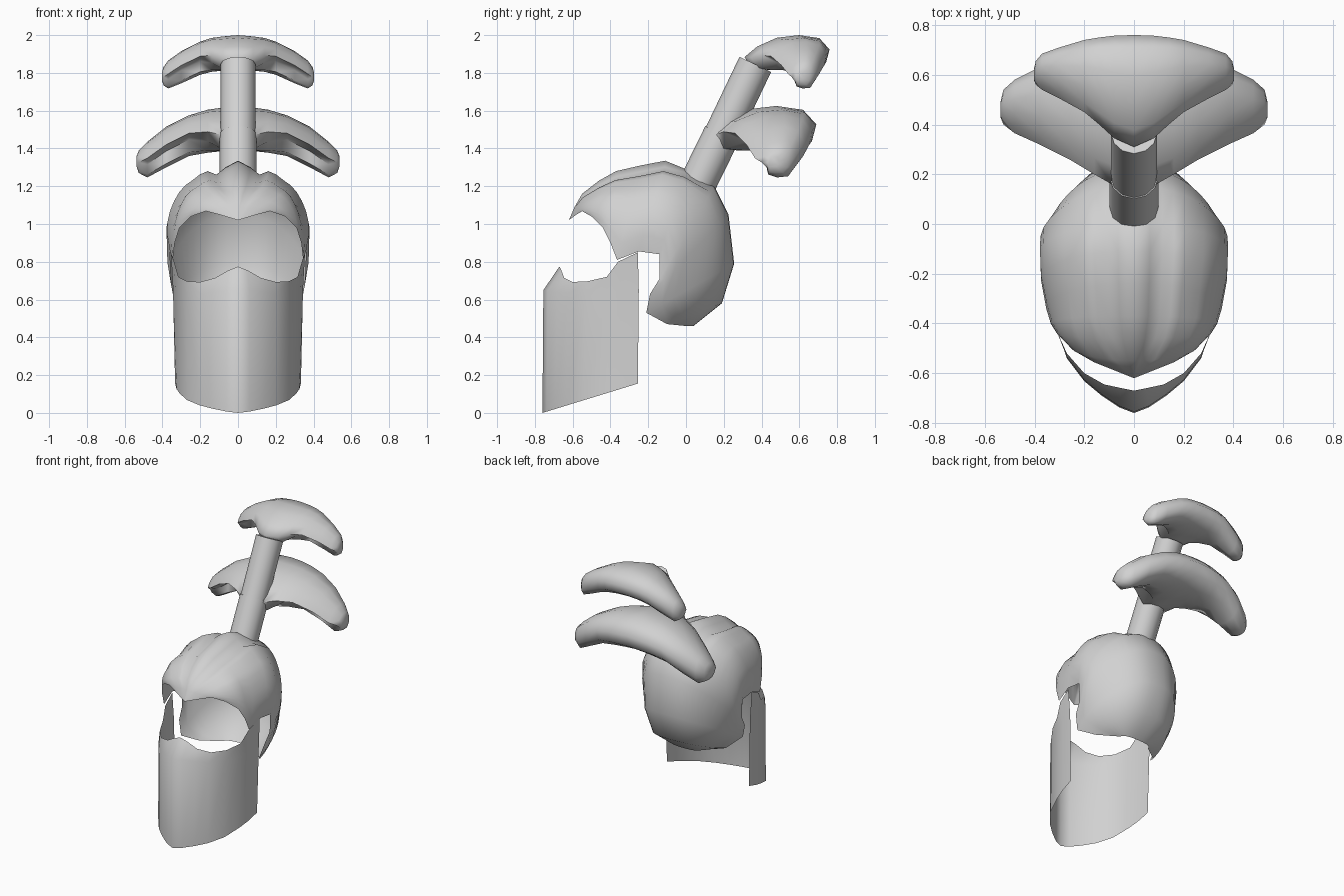
import bpy, bmesh, math
from mathutils import Vector

if "Cube" in bpy.data.objects:
    bpy.data.objects.remove(bpy.data.objects["Cube"])

grey = bpy.data.materials.new("light_grey")
grey.diffuse_color = (0.64, 0.64, 0.64, 1)
grey.use_nodes = True
grey.node_tree.nodes["Principled BSDF"].inputs["Base Color"].default_value = grey.diffuse_color


def make(name, rows, closed=False, cap=False, mirror=True, angle=50):
    """Skin rows of points into a surface, mirrored across x."""
    bm = bmesh.new()
    grid = [[bm.verts.new(p) for p in r] for r in rows]
    n = len(rows[0])
    for a, b in zip(grid, grid[1:]):
        for i in range(n if closed else n - 1):
            j = (i + 1) % n
            bm.faces.new((a[i], a[j], b[j], b[i]))
    if cap:
        bm.faces.new(grid[-1])
        if not mirror:
            bm.faces.new(grid[0][::-1])
    if mirror:
        geom = bmesh.ops.duplicate(bm, geom=bm.verts[:] + bm.edges[:] + bm.faces[:])["geom"]
        for v in geom:
            if isinstance(v, bmesh.types.BMVert):
                v.co.x *= -1
    bmesh.ops.remove_doubles(bm, verts=bm.verts[:], dist=0.0005)
    bmesh.ops.recalc_face_normals(bm, faces=bm.faces[:])
    me = bpy.data.meshes.new(name)
    bm.to_mesh(me)
    bm.free()
    me.materials.append(grey)
    ob = bpy.data.objects.new(name, me)
    bpy.context.collection.objects.link(ob)
    bpy.ops.object.select_all(action='DESELECT')
    ob.select_set(True)
    bpy.context.view_layer.objects.active = ob
    bpy.ops.object.shade_smooth_by_angle(angle=math.radians(angle))
    return ob


# Helmet dome: ribs run from the centre line (y, z) to the opening edge (x, y, z);
# then groove depth beside the crown ridge, roundness exponent, side bulge
ribs = [
    (-.62, 1.02, .10, -.58, 1.05, 0, 2, 0),
    (-.59, 1.09, .17, -.55, 1.068, 0, 1.5, 0),
    (-.55, 1.16, .25, -.50, 1.04, .02, 1.15, 0),
    (-.46, 1.23, .31, -.44, .98, .045, .95, 0),
    (-.37, 1.28, .335, -.40, .90, .055, .87, .005),
    (-.24, 1.31, .345, -.365, .81, .06, .85, .015),
    (-.11, 1.335, .36, -.25, .855, .06, .85, .025),
    (.0, 1.29, .36, -.14, .84, .03, .85, .03),
    (.15, 1.2, .355, -.14, .71, 0, .85, .032),
    (.225, 1.05, .345, -.19, .63, 0, .85, .025),
    (.255, .79, .315, -.21, .53, 0, .85, .015),
    (.19, .58, .25, -.10, .47, 0, .85, 0),
    (.04, .46, .12, .0, .46, 0, .85, 0),
]
# groove strength against the step along each rib
groove = {1: .5, 2: 1, 3: .4, 4: .3, 5: .3, 6: .1}
rows = []
STEPS = 12
for my, mz, ex, ey, ez, g, p, bulge in ribs:
    row = []
    for i in range(STEPS + 1):
        f = i / STEPS
        s = math.sin(f * math.pi / 2) ** p
        c = max(math.cos(f * math.pi / 2), 0) ** p
        row.append((ex * s + bulge * math.sin(math.pi * f ** 3),
                    ey + (my - ey) * c,
                    ez + (mz - ez) * c - g * groove.get(i, 0)))
    rows.append(row)
make("helmet_dome", rows, angle=70)

# Face guard: bottom (x, y), shoulder height, top edge (x, y, z)
guard = [
    (0, -.76, .65, 0, -.67, .775),
    (.06, -.737, .65, .05, -.66, .755),
    (.13, -.69, .64, .12, -.645, .715),
    (.2, -.632, .63, .2, -.60, .693),
    (.27, -.54, .62, .27, -.52, .697),
    (.31, -.42, .62, .315, -.42, .72),
    (.325, -.35, .65, .338, -.36, .80),
    (.333, -.255, .65, .355, -.255, .85),
]
rows = []
for x, y, zs, tx, ty, tz in guard:
    zb = (y + .76) * .307
    k = .5 * (x + tx) if x > .3 else x
    rows.append([(x, y, zb), (k, y + .005, zs), (tx, ty, tz)])
make("face_guard", rows, angle=60)


# Crest stem: two tubes along one slanted axis
def tube(name, a, b, r, sides=12):
    a, b = Vector(a), Vector(b)
    d = (b - a).normalized()
    u = Vector((1, 0, 0))
    w = d.cross(u)
    ring = [(u * math.cos(k) + w * math.sin(k)) * r
            for k in (i * math.tau / sides for i in range(sides))]
    make(name, [[p + q for q in ring] for p in (a, b)], closed=True, cap=True, mirror=False)


tube("stem_lower", (0, .055, 1.20), (0, .19, 1.475), .098)
tube("stem_upper", (0, .185, 1.465), (0, .367, 1.845), .093)

# Crest plumes: a cross-section (depth, height) that blends from a solid neck
# at the stem to a hollow front on the wings
neck = [(0, .42), (.15, .7), (.38, .93), (.64, 1), (.88, .92), (1, .62),
        (.96, .28), (.8, .06), (.5, .08), (.28, .08), (.08, .12)]
wing = [(0, .56), (.13, .78), (.38, .96), (.64, 1), (.88, .9), (1, .6),
        (.97, .28), (.82, .04), (.55, 0), (.33, .09), (.36, .4)]


def plume(name, stations):
    """Stations are (x, front, back, bottom, top, hollow amount)."""
    rows = []
    for x, f, b, lo, hi, h in stations:
        row = []
        for (u0, v0), (u1, v1) in zip(neck, wing):
            u, v = u0 + (u1 - u0) * h, v0 + (v1 - v0) * h
            row.append((x, f + (b - f) * u, lo + (hi - lo) * v))
        rows.append(row)
    make(name, rows, closed=True, cap=True, angle=80)


plume("plume_upper", [(0, .31, .76, 1.80, 2.0, 0), (.08, .345, .757, 1.80, 1.993, 0),
                      (.14, .40, .75, 1.80, 1.985, .6), (.2, .45, .74, 1.79, 1.965, 1),
                      (.3, .505, .71, 1.745, 1.915, 1), (.37, .54, .685, 1.715, 1.865, .8),
                      (.395, .56, .655, 1.73, 1.83, .4), (.403, .58, .62, 1.76, 1.80, 0)])
plume("plume_lower", [(0, .10, .69, 1.37, 1.625, 0), (.09, .16, .688, 1.37, 1.615, 0),
                      (.16, .20, .68, 1.37, 1.605, .6), (.26, .26, .665, 1.36, 1.575, 1),
                      (.38, .32, .63, 1.30, 1.515, 1), (.48, .365, .58, 1.245, 1.435, .9),
                      (.525, .40, .54, 1.265, 1.39, .5), (.537, .43, .49, 1.30, 1.36, 0)])
